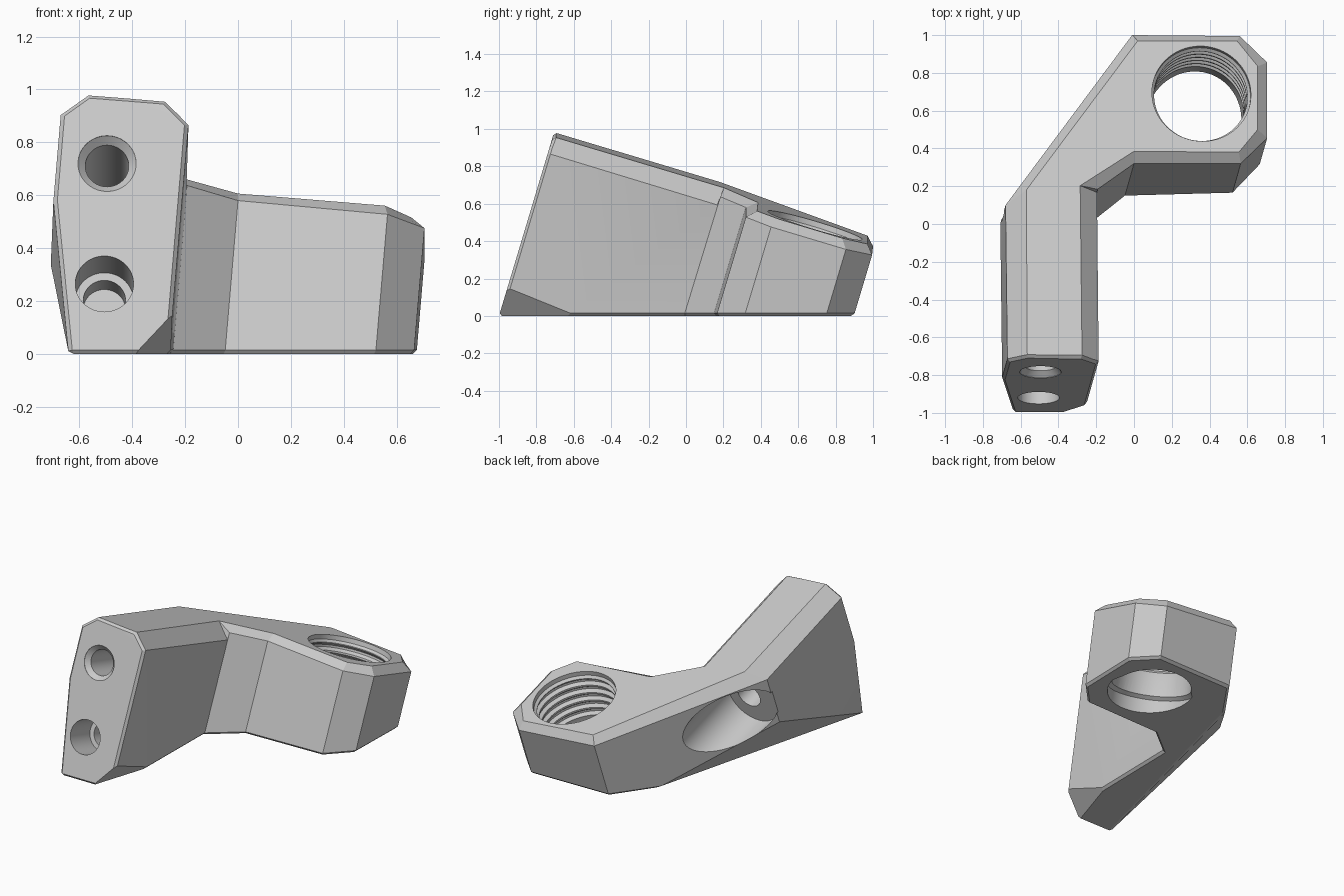
import bpy, bmesh, math
from mathutils import Vector

if "Cube" in bpy.data.objects:
    bpy.data.objects.remove(bpy.data.objects["Cube"])

UP = Vector((0.085, 0.30, 1)).normalized()      # tilted extrusion axis
BACK = Vector((0, 1, -0.30)).normalized()       # axis of the screw holes

def top_z(x, y):
    return 0.722 - 0.085 * x - 0.30 * y

def make_object(name, bm):
    bmesh.ops.recalc_face_normals(bm, faces=bm.faces)
    me = bpy.data.meshes.new(name)
    bm.to_mesh(me)
    bm.free()
    ob = bpy.data.objects.new(name, me)
    bpy.context.collection.objects.link(ob)
    return ob

def cut(bm, a, b, c, outside):
    """Trim away the side of plane abc holding the point outside."""
    a, b, c = Vector(a), Vector(b), Vector(c)
    n = (b - a).cross(c - a).normalized()
    if n.dot(Vector(outside) - a) < 0:
        n = -n
    r = bmesh.ops.bisect_plane(bm, geom=bm.verts[:] + bm.edges[:] + bm.faces[:],
                               dist=1e-5, plane_co=a, plane_no=n, clear_outer=True)
    edges = [e for e in r['geom_cut'] if isinstance(e, bmesh.types.BMEdge) and e.is_boundary]
    bmesh.ops.edgeloop_fill(bm, edges=edges)
    bmesh.ops.remove_doubles(bm, verts=bm.verts[:], dist=0.006)
    bmesh.ops.recalc_face_normals(bm, faces=bm.faces)

def lathe(name, origin, axis, profile, seg=64):
    """Round cutter from (distance, radius) pairs along an axis."""
    bm = bmesh.new()
    q = axis.to_track_quat('Z', 'Y')
    rings = []
    for d, r in profile:
        rings.append([bm.verts.new(Vector(origin) + q @ Vector((
            r * math.cos(2 * math.pi * i / seg), r * math.sin(2 * math.pi * i / seg), d)))
            for i in range(seg)])
    for lo, hi in zip(rings, rings[1:]):
        for i in range(seg):
            j = (i + 1) % seg
            bm.faces.new((lo[i], lo[j], hi[j], hi[i]))
    bm.faces.new(rings[0])
    bm.faces.new(rings[-1])
    return make_object(name, bm)

# bracket outline: top x, y, then shoulder x, y and drop of the chamfer
outline = [
    (-.275, -.708, -.187, -.742, .09), (-.285, .203, -.196, .167, .095),
    (-.282, .207, -.193, .184, .046),
    (0, .385, 0, .32, .046), (.555, .38, .565, .32, .05),
    (.655, .50, .705, .455, .05), (.655, .835, .705, .855, .05),
    (.545, .97, .56, .995, .05), (.02, .97, -.01, 1.0, .05),
    (-.57, .18, -.68, .10, .09), (-.565, -.71, -.67, -.733, .09)]
bm = bmesh.new()
top, mid, low = [], [], []
for x, y, sx, sy, d in outline:
    p = Vector((sx, sy, top_z(sx, sy) - d))
    top.append(bm.verts.new((x, y, top_z(x, y))))
    mid.append(bm.verts.new(p))
    low.append(bm.verts.new(p - UP * ((p.z + 0.2) / UP.z)))
bm.faces.new(top)
bm.faces.new(low)
for hi, lo in ((top, mid), (mid, low)):
    for i in range(len(hi)):
        j = (i + 1) % len(hi)
        bm.faces.new((hi[i], hi[j], lo[j], lo[i]))
bmesh.ops.remove_doubles(bm, verts=bm.verts[:], dist=0.009)
bmesh.ops.recalc_face_normals(bm, faces=bm.faces)

# flat front and base, tapered left wall and slanted underside
cut(bm, (0, -1, 0), (1, -1, 0), (0, -.70, 1), (0, -2, 0))
cut(bm, (0, 0, 0), (1, 0, 0), (0, 1, 0), (0, 0, -1))
toe, crease = (-.64, -1, 0), (-.71, .02, .35)
cut(bm, toe, (-.695, -.87, .57), crease, (-3, 0, .3))
cut(bm, toe, crease, (-.225, .63, 0), (-3, 0, -1))

# small bevel around the front face and the base
bm.normal_update()
rim = set()
for f in bm.faces:
    front = f.normal.dot(-BACK) > 0.98 and f.calc_center_median().y < -.6
    if front or f.normal.z < -0.99:
        rim.update(f.edges)
bmesh.ops.bevel(bm, geom=list(rim), offset=0.015, offset_type='OFFSET',
                segments=1, profile=0.5, affect='EDGES')
bracket = make_object("bracket", bm)

# wedge that clips the lower right corner of the arm
bm = bmesh.new()
tri = [Vector(p) for p in ((-.39, -1, 0), (-.26, -.95, .135), (-.25, -.58, .005))]
mid_p = sum(tri, Vector()) / 3
for p in tri:
    bm.verts.new(mid_p + (p - mid_p) * 1.6)
bm.verts.new(mid_p + Vector((.557, -.163, -.476)) * 0.6)
bmesh.ops.convex_hull(bm, input=bm.verts[:])
cutters = [make_object("corner_cutter", bm)]

# large threaded bore
thread = [(.2, .263), (-.03, .263), (-.045, .248)]
for k in range(5):
    d = -.05 - .058 * k
    thread += [(d, .248), (d - .016, .268), (d - .030, .268), (d - .046, .248)]
thread += [(-.36, .252), (-1.0, .252)]
cx, cy = .357, .69
cutters.append(lathe("bore_cutter", (cx, cy, top_z(cx, cy)), UP, thread[::-1]))
# countersink where the bore leaves the base
drop = top_z(cx, cy) / UP.z
foot = Vector((cx, cy, top_z(cx, cy))) - UP * drop
cutters.append(lathe("bore_foot_cutter", foot, UP, [(-.2, .275), (.005, .275), (.028, .25)]))

# upper screw hole with countersink, and its wide recess at the back
cutters.append(lathe("upper_hole_cutter", (-.495, -.784, .72), BACK,
                     [(-.1, .11), (.002, .11), (.032, .082), (1.0, .082)]))
cutters.append(lathe("back_recess_cutter", (-.527, .03, .476), BACK,
                     [(0, .186), (.85, .186)]))
# lower stepped hole
cutters.append(lathe("lower_hole_cutter", (-.505, -.92, .265), BACK,
                     [(-.1, .11), (.22, .11), (.22, .08), (.34, .08)]))

for c in cutters:
    c.hide_render = True
    m = bracket.modifiers.new(c.name, 'BOOLEAN')
    m.operation = 'DIFFERENCE'
    m.solver = 'EXACT'
    m.object = c

# bake the cuts and drop the cutters
bpy.context.view_layer.update()
dg = bpy.context.evaluated_depsgraph_get()
baked = bpy.data.meshes.new_from_object(bracket.evaluated_get(dg))
bracket.modifiers.clear()
bracket.data = baked
for c in cutters:
    bpy.data.objects.remove(c)

grey = bpy.data.materials.new("light grey")
grey.diffuse_color = (0.6, 0.6, 0.6, 1)
grey.use_nodes = True
grey.node_tree.nodes["Principled BSDF"].inputs["Base Color"].default_value = grey.diffuse_color
baked.materials.clear()
baked.materials.append(grey)
for p in baked.polygons:
    p.material_index = 0

bpy.ops.object.select_all(action='DESELECT')
bracket.select_set(True)
bpy.context.view_layer.objects.active = bracket
bpy.ops.object.shade_smooth_by_angle(angle=math.radians(12))
